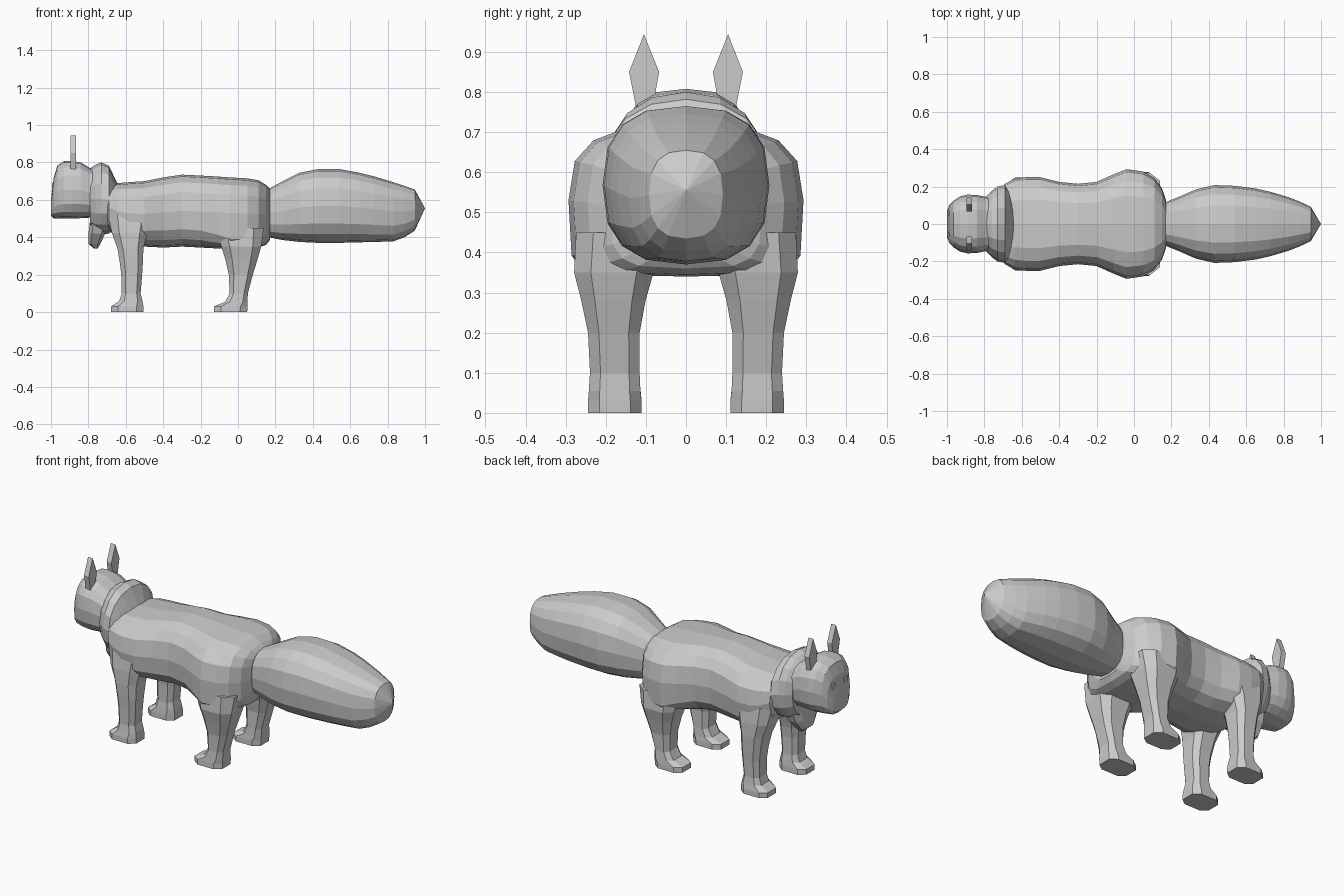
import bpy, bmesh, math
from mathutils import Vector

grey = bpy.data.materials.new("plain grey")
grey.diffuse_color = (0.6, 0.6, 0.6, 1)


def make_object(name, bm):
    bmesh.ops.recalc_face_normals(bm, faces=bm.faces)
    mesh = bpy.data.meshes.new(name)
    bm.to_mesh(mesh)
    bm.free()
    mesh.materials.append(grey)
    ob = bpy.data.objects.new(name, mesh)
    bpy.context.collection.objects.link(ob)
    return ob


def power(v, n):
    return math.copysign(abs(v) ** (2 / n), v)


def skin(name, rings, tip=None):
    """Bridge rings of points, cap the start and cap or point the end."""
    bm = bmesh.new()
    loops = [[bm.verts.new(p) for p in r] for r in rings]
    n = len(loops[0])
    for a, b in zip(loops, loops[1:]):
        for i in range(n):
            j = (i + 1) % n
            bm.faces.new((a[i], a[j], b[j], b[i]))
    bm.faces.new(loops[0])
    if tip:
        t = bm.verts.new(tip)
        for i in range(n):
            bm.faces.new((loops[-1][i], loops[-1][(i + 1) % n], t))
    else:
        bm.faces.new(loops[-1])
    return make_object(name, bm)


def loft_x(name, sections, sides, n=2.6, tip=None):
    """Sections: x, bottom z, top z, half width, optional exponent of lower half."""
    rings = []
    for x, z0, z1, hy, *low in sections:
        ring = []
        for k in range(sides):
            a = 2 * math.pi * k / sides
            e = low[0] if low and math.sin(a) < 0 else n
            ring.append((x, hy * power(math.cos(a), e),
                         (z0 + z1) / 2 + (z1 - z0) / 2 * power(math.sin(a), e)))
        rings.append(ring)
    return skin(name, rings, tip)


def loft_z(name, sections, side=1, sides=8, n=3.2):
    """Sections: z, x min, x max, y min, y max."""
    rings = []
    for z, x0, x1, y0, y1 in sections:
        ring = []
        for k in range(sides):
            a = 2 * math.pi * (k + 0.5) / sides
            ring.append(((x0 + x1) / 2 + (x1 - x0) / 2 * power(math.cos(a), n) * 1.04,
                         side * ((y0 + y1) / 2 + (y1 - y0) / 2 * power(math.sin(a), n) * 1.04), z))
        rings.append(ring)
    return skin(name, rings)


# Body, with full hips overhanging the hind legs
loft_x("body", [
    (-0.71, 0.49, 0.66, 0.17), (-0.69, 0.44, 0.675, 0.215), (-0.64, 0.385, 0.69, 0.242),
    (-0.58, 0.36, 0.695, 0.25), (-0.50, 0.35, 0.70, 0.25), (-0.40, 0.345, 0.72, 0.225),
    (-0.30, 0.35, 0.735, 0.215), (-0.20, 0.345, 0.73, 0.225, 3), (-0.11, 0.34, 0.725, 0.265, 4),
    (-0.04, 0.34, 0.72, 0.293, 6), (0.05, 0.34, 0.715, 0.28, 6), (0.11, 0.345, 0.705, 0.245, 5),
    (0.15, 0.36, 0.68, 0.19, 4), (0.17, 0.385, 0.66, 0.13, 3)], 16, 2.9)

# Tail
loft_x("tail", [
    (0.165, 0.40, 0.66, 0.115), (0.24, 0.385, 0.70, 0.145), (0.33, 0.375, 0.745, 0.185),
    (0.43, 0.37, 0.765, 0.208), (0.54, 0.37, 0.765, 0.204), (0.65, 0.373, 0.745, 0.19),
    (0.73, 0.375, 0.725, 0.172), (0.83, 0.378, 0.695, 0.142), (0.89, 0.40, 0.675, 0.118),
    (0.945, 0.435, 0.655, 0.092)], 16, 2.6, tip=(1, 0, 0.555))

# Head and muzzle
loft_x("head", [
    (-1.0, 0.515, 0.60, 0.07), (-0.985, 0.50, 0.72, 0.105), (-0.965, 0.50, 0.785, 0.125),
    (-0.93, 0.50, 0.808, 0.148), (-0.89, 0.50, 0.808, 0.157), (-0.84, 0.502, 0.80, 0.155),
    (-0.79, 0.505, 0.77, 0.145), (-0.70, 0.52, 0.74, 0.14)], 16, 2.7)

# Neck ruff and hanging bib
loft_x("neck_ruff", [
    (-0.79, 0.44, 0.768, 0.148), (-0.76, 0.42, 0.79, 0.178), (-0.73, 0.415, 0.80, 0.20),
    (-0.69, 0.42, 0.782, 0.208), (-0.665, 0.44, 0.73, 0.18), (-0.645, 0.46, 0.69, 0.14)], 16, 2.2)
loft_z("chest_bib", [
    (0.34, -0.77, -0.75, -0.03, 0.03), (0.365, -0.80, -0.735, -0.055, 0.055),
    (0.42, -0.80, -0.71, -0.10, 0.10), (0.50, -0.79, -0.69, -0.13, 0.13)])

for s, label in ((1, "left"), (-1, "right")):
    # Legs with forward feet
    loft_z(f"front_leg_{label}", [
        (0.0, -0.68, -0.505, 0.11, 0.245), (0.03, -0.68, -0.505, 0.11, 0.245),
        (0.06, -0.635, -0.51, 0.113, 0.24), (0.10, -0.622, -0.52, 0.118, 0.235),
        (0.20, -0.625, -0.512, 0.117, 0.24), (0.26, -0.632, -0.508, 0.11, 0.245),
        (0.34, -0.645, -0.505, 0.09, 0.25), (0.42, -0.675, -0.485, 0.07, 0.25),
        (0.52, -0.695, -0.46, 0.06, 0.24)], s)
    loft_z(f"hind_leg_{label}", [
        (0.0, -0.13, 0.05, 0.11, 0.245), (0.03, -0.13, 0.052, 0.11, 0.245),
        (0.055, -0.07, 0.052, 0.113, 0.243), (0.10, -0.045, 0.053, 0.115, 0.24),
        (0.20, -0.05, 0.08, 0.115, 0.245), (0.28, -0.068, 0.105, 0.10, 0.262),
        (0.35, -0.09, 0.125, 0.08, 0.28), (0.45, -0.12, 0.14, 0.07, 0.275)], s)

    # Thin leaf-shaped ears
    outline = [(0.085, 0.75), (0.122, 0.75), (0.142, 0.85), (0.105, 0.944), (0.067, 0.85)]
    skin(f"ear_{label}", [[(x, s * y, z) for y, z in outline] for x in (-0.895, -0.865)])


def plate(name, centre, size):
    bm = bmesh.new()
    bmesh.ops.create_cube(bm, size=1)
    for v in bm.verts:
        v.co = Vector([c * d for c, d in zip(v.co, size)]) + Vector(centre)
    make_object(name, bm)


# Face details
for s, label in ((1, "left"), (-1, "right")):
    plate(f"eye_{label}", (-0.991, s * 0.055, 0.675), (0.009, 0.025, 0.03))
plate("mouth", (-0.999, 0, 0.565), (0.002, 0.05, 0.02))
